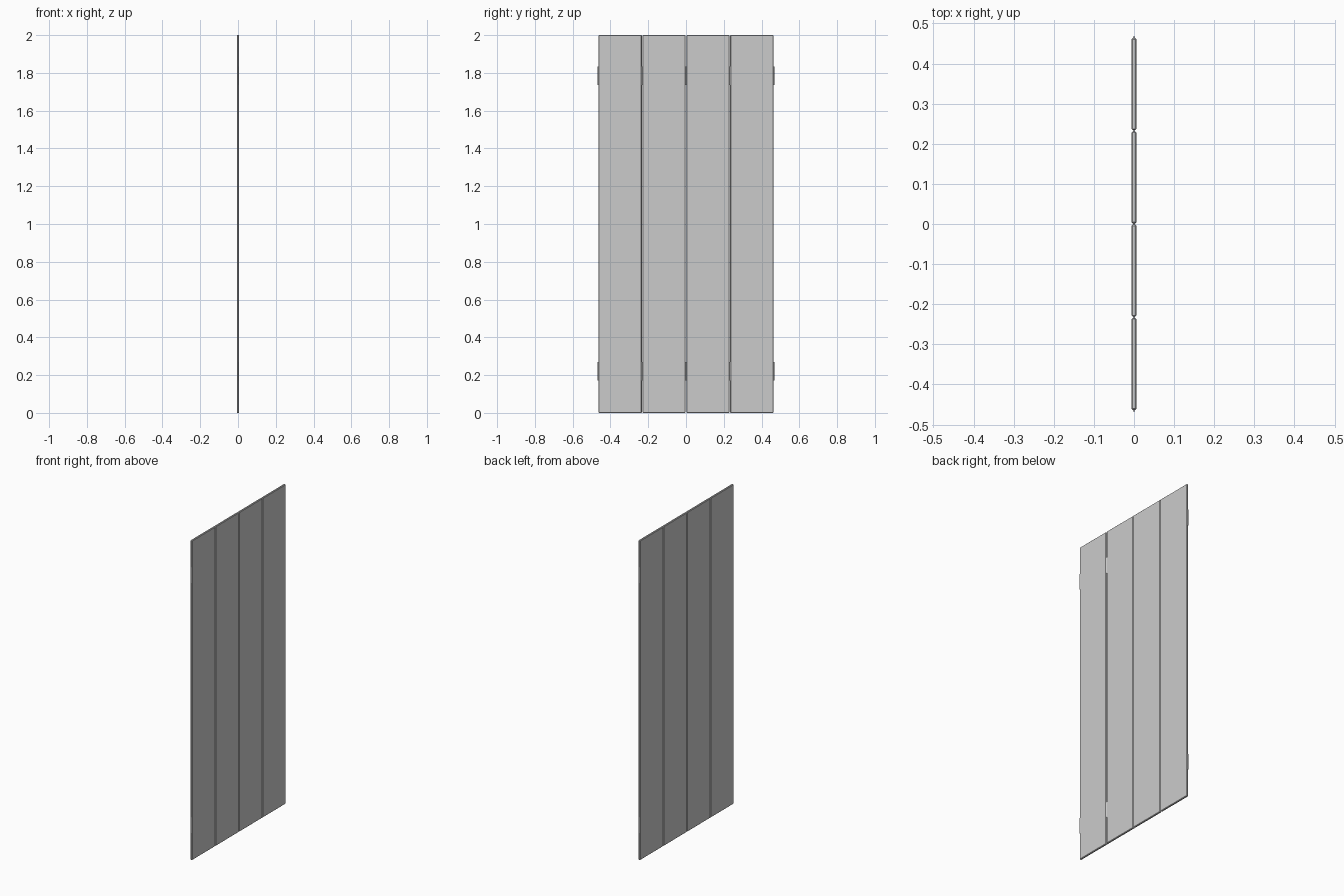
import bpy

if "Cube" in bpy.data.objects:
    bpy.data.objects.remove(bpy.data.objects["Cube"])

PITCH, WIDTH, THICK, HEIGHT = 0.2325, 0.229, 0.0125, 2.0


# Flat board with softly chamfered edges
def panel(name, y):
    bpy.ops.mesh.primitive_cube_add(size=1, location=(0, y, HEIGHT / 2))
    ob = bpy.context.object
    ob.name = name
    ob.scale = (THICK, WIDTH, HEIGHT)
    bpy.ops.object.transform_apply(location=False, rotation=False, scale=True)
    mod = ob.modifiers.new("edge_chamfer", "BEVEL")
    mod.width = 0.003
    mod.segments = 1


# Slim upright hinge barrel
def hinge(name, y, z):
    bpy.ops.mesh.primitive_cylinder_add(vertices=16, radius=0.003, depth=0.098,
                                        location=(0, y, z))
    ob = bpy.context.object
    ob.name = name
    bpy.ops.object.shade_smooth_by_angle()


# Four folding panels side by side
for i in range(4):
    panel(f"screen_panel_{i + 1}", (i - 1.5) * PITCH)

# Hinges at every joint and both outer edges, low and high
for i in range(5):
    for level, z in (("lower", 0.22), ("upper", 1.785)):
        hinge(f"{level}_hinge_{i + 1}", (i - 2) * PITCH, z)
